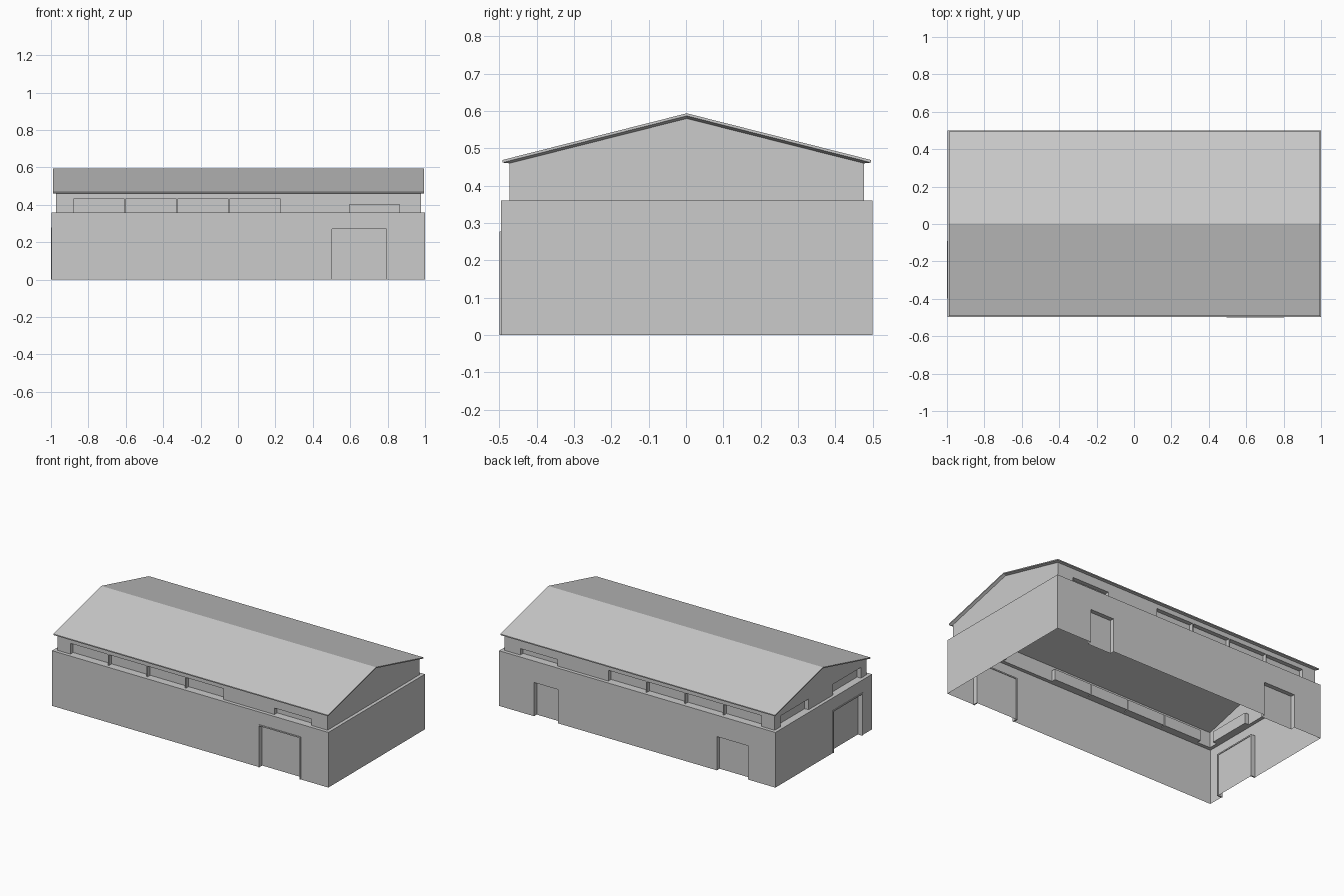
import bpy
import bmesh
from math import radians
from mathutils import Matrix, Vector

if "Cube" in bpy.data.objects:
    bpy.data.objects.remove(bpy.data.objects["Cube"])

# Single plain colour
grey = bpy.data.materials.new("plain_grey")
grey.use_nodes = True
color = (0.6, 0.6, 0.6, 1)
grey.diffuse_color = color
grey.node_tree.nodes["Principled BSDF"].inputs["Base Color"].default_value = color

# Main sizes: half length, half width of each storey, and heights
CENTRE = Vector((0.002, 0.002, 0))
LOWER = (0.998, 0.498)
UPPER = (0.976, 0.475)
ROOF = (0.992, 0.4935)
LEDGE, EAVE, RIDGE = 0.36, 0.46, 0.58
DEPTH = 0.028
FRAME = 0.008


def finish(name, bm):
    bmesh.ops.remove_doubles(bm, verts=bm.verts, dist=0.0001)
    bmesh.ops.translate(bm, verts=bm.verts, vec=CENTRE)
    mesh = bpy.data.meshes.new(name)
    bm.to_mesh(mesh)
    bm.free()
    mesh.materials.append(grey)
    obj = bpy.data.objects.new(name, mesh)
    bpy.context.collection.objects.link(obj)
    return obj


def placer(bm, angle, dist):
    """Return a face maker in wall space: along, up, inward."""
    rot = Matrix.Rotation(radians(angle), 3, 'Z')

    def face(*points):
        bm.faces.new([bm.verts.new(rot @ Vector((u, d - dist, v))) for u, v, d in points])
    return face


def wall(face, half, bottom, top, openings):
    """Flat wall with recessed panels; openings are (u0, u1, v0, v1)."""
    us = sorted({-half, half, *[u for o in openings for u in o[:2]]})
    vs = sorted({bottom, top, *[v for o in openings for v in o[2:]]})
    for a, b in zip(us, us[1:]):
        for c, e in zip(vs, vs[1:]):
            mu, mv = (a + b) / 2, (c + e) / 2
            if not any(o[0] < mu < o[1] and o[2] < mv < o[3] for o in openings):
                face((a, c, 0), (b, c, 0), (b, e, 0), (a, e, 0))
    for a, b, c, e in openings:
        face((a, c, DEPTH), (b, c, DEPTH), (b, e, DEPTH), (a, e, DEPTH))
        face((a, c, 0), (a, c, DEPTH), (a, e, DEPTH), (a, e, 0))
        face((b, c, DEPTH), (b, c, 0), (b, e, 0), (b, e, DEPTH))
        face((a, e, 0), (a, e, DEPTH), (b, e, DEPTH), (b, e, 0))
        if c > 0:
            face((a, c, 0), (b, c, 0), (b, c, DEPTH), (a, c, DEPTH))


def gate(a, b, top):
    return (a - FRAME, b + FRAME, 0, top + FRAME)


# Openings by wall angle: front 0, right end 90, back 180, left end 270
front_gate = (0.5, 0.792, 0.27)
end_gate = (0.1, 0.392, 0.27)
doors = {
    0: [gate(*front_gate)],
    90: [],
    180: [(-0.745, -0.573, 0, 0.22), (0.575, 0.8, 0, 0.22)],
    270: [gate(*end_gate)],
}
row = [(-0.881 + i * 0.278, -0.609 + i * 0.278, LEDGE, 0.43) for i in range(4)]
long_windows = row + [(0.593, 0.861, LEDGE, 0.402)]
windows = {
    0: long_windows,
    90: [],
    180: [(-b, -a, c, e) for a, b, c, e in long_windows],
    270: [(-0.415, -0.125, LEDGE, 0.43), (0.125, 0.415, LEDGE, 0.43)],
}

# Lower walls with the ledge, and upper walls with gables
lower, upper = bmesh.new(), bmesh.new()
for angle in (0, 90, 180, 270):
    end = angle in (90, 270)
    half, dist = LOWER[::-1] if end else LOWER
    up_half, up_dist = UPPER[::-1] if end else UPPER
    low_face = placer(lower, angle, dist)
    wall(low_face, half, 0, LEDGE, doors[angle])
    step = dist - up_dist
    low_face((-half, LEDGE, 0), (half, LEDGE, 0), (up_half, LEDGE, step), (-up_half, LEDGE, step))
    up_face = placer(upper, angle, up_dist)
    wall(up_face, up_half, LEDGE, EAVE, windows[angle])
    if end:
        up_face((-up_half, EAVE, 0), (up_half, EAVE, 0), (0, RIDGE, 0))
finish("lower_walls", lower)
finish("upper_walls", upper)


# Gate frames: two posts and a lintel
def gate_frame(name, angle, dist, a, b, top):
    bm = bmesh.new()
    rot = Matrix.Rotation(radians(angle), 4, 'Z')
    near, far = -dist - 0.004, -dist + DEPTH + 0.004
    bars = [(a - FRAME, a, 0, top), (b, b + FRAME, 0, top),
            (a - FRAME, b + FRAME, top, top + FRAME)]
    for u0, u1, v0, v1 in bars:
        place = Matrix.Translation(((u0 + u1) / 2, (near + far) / 2, (v0 + v1) / 2))
        size = Matrix.Diagonal((u1 - u0, far - near, v1 - v0, 1))
        bmesh.ops.create_cube(bm, size=1, matrix=rot @ place @ size)
    finish(name, bm)


gate_frame("front_gate_frame", 0, LOWER[1], *front_gate)
gate_frame("end_gate_frame", 270, LOWER[0], *end_gate)

# Gabled roof: top, thin lip, and sloping underside narrowing to the walls
roof = bmesh.new()
rings = []
for (hx, hy), eave, ridge in ((ROOF, 0.469, 0.594), (ROOF, 0.462, 0.587), (UPPER, EAVE, RIDGE)):
    outline = [(-hx, -hy, eave), (hx, -hy, eave), (hx, 0, ridge),
               (hx, hy, eave), (-hx, hy, eave), (-hx, 0, ridge)]
    rings.append([roof.verts.new(p) for p in outline])
for ring in (rings[0], rings[-1]):
    roof.faces.new([ring[i] for i in (0, 1, 2, 5)])
    roof.faces.new([ring[i] for i in (5, 2, 3, 4)])
for high, low in zip(rings, rings[1:]):
    for i in range(6):
        j = (i + 1) % 6
        roof.faces.new((high[i], low[i], low[j], high[j]))
bmesh.ops.recalc_face_normals(roof, faces=roof.faces)
finish("roof", roof)
